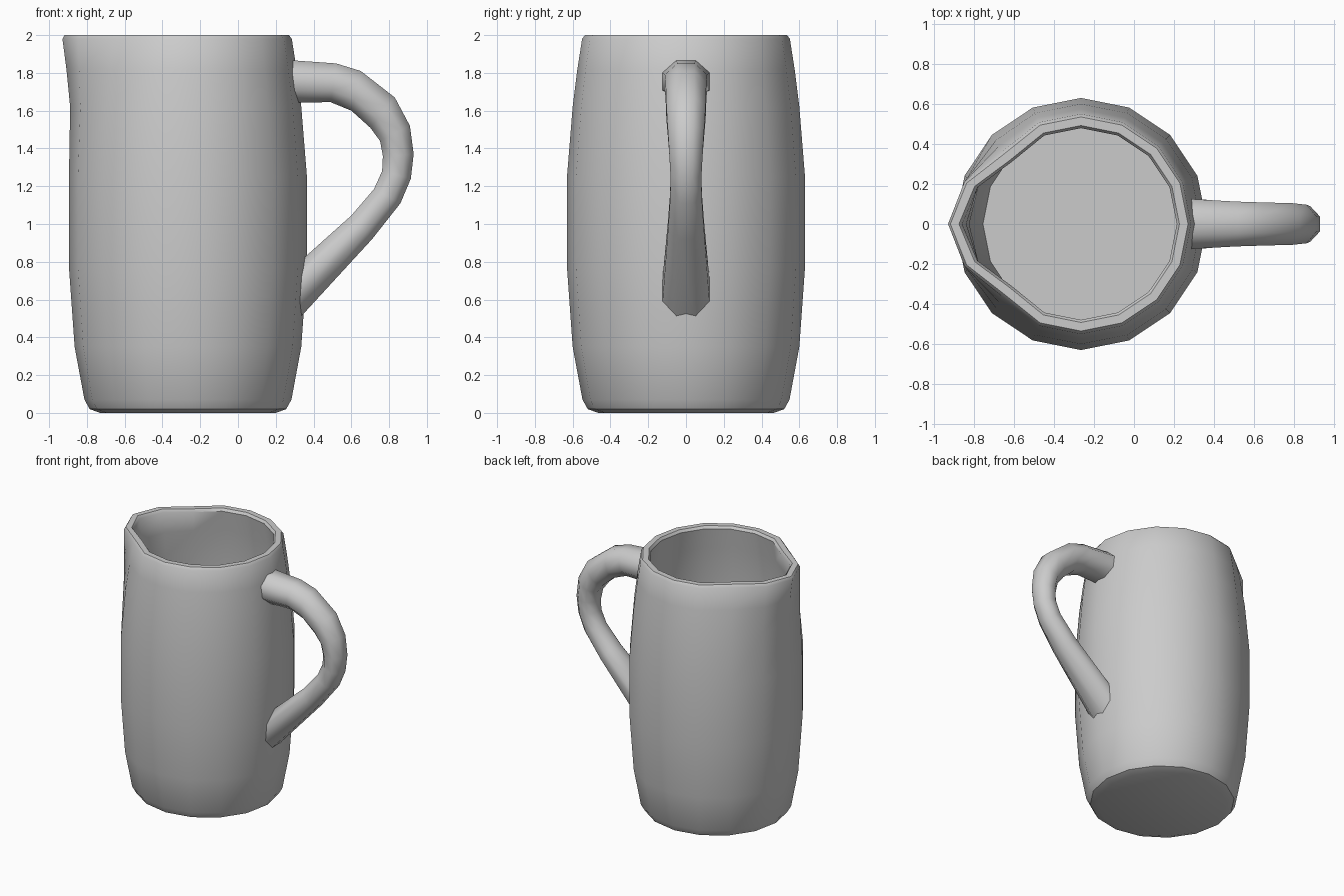
import bpy, bmesh, math

if "Cube" in bpy.data.objects:
    bpy.data.objects.remove(bpy.data.objects["Cube"])

CX = -0.265   # jug axis
SIDES = 16


def finish(name, bm, angle):
    bmesh.ops.recalc_face_normals(bm, faces=bm.faces)
    me = bpy.data.meshes.new(name)
    bm.to_mesh(me)
    bm.free()
    ob = bpy.data.objects.new(name, me)
    bpy.context.collection.objects.link(ob)
    bpy.ops.object.select_all(action='DESELECT')
    ob.select_set(True)
    bpy.context.view_layer.objects.active = ob
    bpy.ops.object.shade_smooth_by_angle(angle=math.radians(angle))
    return ob


def skin(rings):
    """Bridge successive rings of points and cap both ends."""
    bm = bmesh.new()
    loops = [[bm.verts.new(p) for p in r] for r in rings]
    n = len(loops[0])
    for a, b in zip(loops, loops[1:]):
        for i in range(n):
            j = (i + 1) % n
            bm.faces.new((a[i], a[j], b[j], b[i]))
    bm.faces.new(loops[0])
    bm.faces.new(loops[-1])
    return bm


# Jug body: outside, rim, inside (radius, height)
profile = [(0.465, 0), (0.52, 0.02), (0.548, 0.07), (0.60, 0.35), (0.63, 0.77),
           (0.63, 1.25), (0.60, 1.62), (0.575, 1.82), (0.55, 1.98), (0.535, 2.0),
           (0.492, 2.0), (0.479, 1.98), (0.505, 1.82), (0.535, 1.62), (0.565, 1.25),
           (0.565, 0.77), (0.535, 0.35), (0.49, 0.10)]
# Pouring lip: the front three columns push out, the next pair pulls in
lip_push = {8: (-0.118, 0), 7: (-0.077, 0), 9: (-0.077, 0),
            6: (-0.006, -0.028), 10: (-0.006, 0.028)}
lip_strength = {1.62: 0.2, 1.82: 0.58, 1.98: 0.97, 2.0: 1.0}


def body_ring(r, z):
    s = lip_strength.get(z, 0)
    pts = []
    for k in range(SIDES):
        a = 2 * math.pi * k / SIDES
        dx, dy = lip_push.get(k, (0, 0))
        pts.append((CX + r * math.cos(a) + s * dx, r * math.sin(a) + s * dy, z))
    return pts


finish("jug_body", skin([body_ring(r, z) for r, z in profile]), 40)

# Handle: outer edge (x, z), inner edge (x, z), half width
stations = [(0.28, 1.867, 0.28, 1.643, 0.125), (0.52, 1.85, 0.49, 1.645, 0.112),
            (0.65, 1.81, 0.60, 1.60, 0.108), (0.83, 1.67, 0.70, 1.51, 0.104),
            (0.91, 1.52, 0.752, 1.44, 0.096), (0.93, 1.37, 0.767, 1.36, 0.088),
            (0.915, 1.24, 0.763, 1.28, 0.082), (0.86, 1.11, 0.72, 1.185, 0.084),
            (0.71, 0.92, 0.60, 1.045, 0.096), (0.315, 0.49, 0.315, 0.79, 0.125)]


def handle_ring(ox, oz, ix, iz, w):
    pts = []
    for k in range(8):
        a = math.radians(22.5 + 45 * k)
        c = math.cos(a) / math.cos(math.pi / 8)
        s = math.sin(a) / math.cos(math.pi / 8)
        pts.append(((ox + ix) / 2 + c * (ox - ix) / 2, s * w,
                    (oz + iz) / 2 + c * (oz - iz) / 2))
    return pts


finish("handle", skin([handle_ring(*s) for s in stations]), 60)
